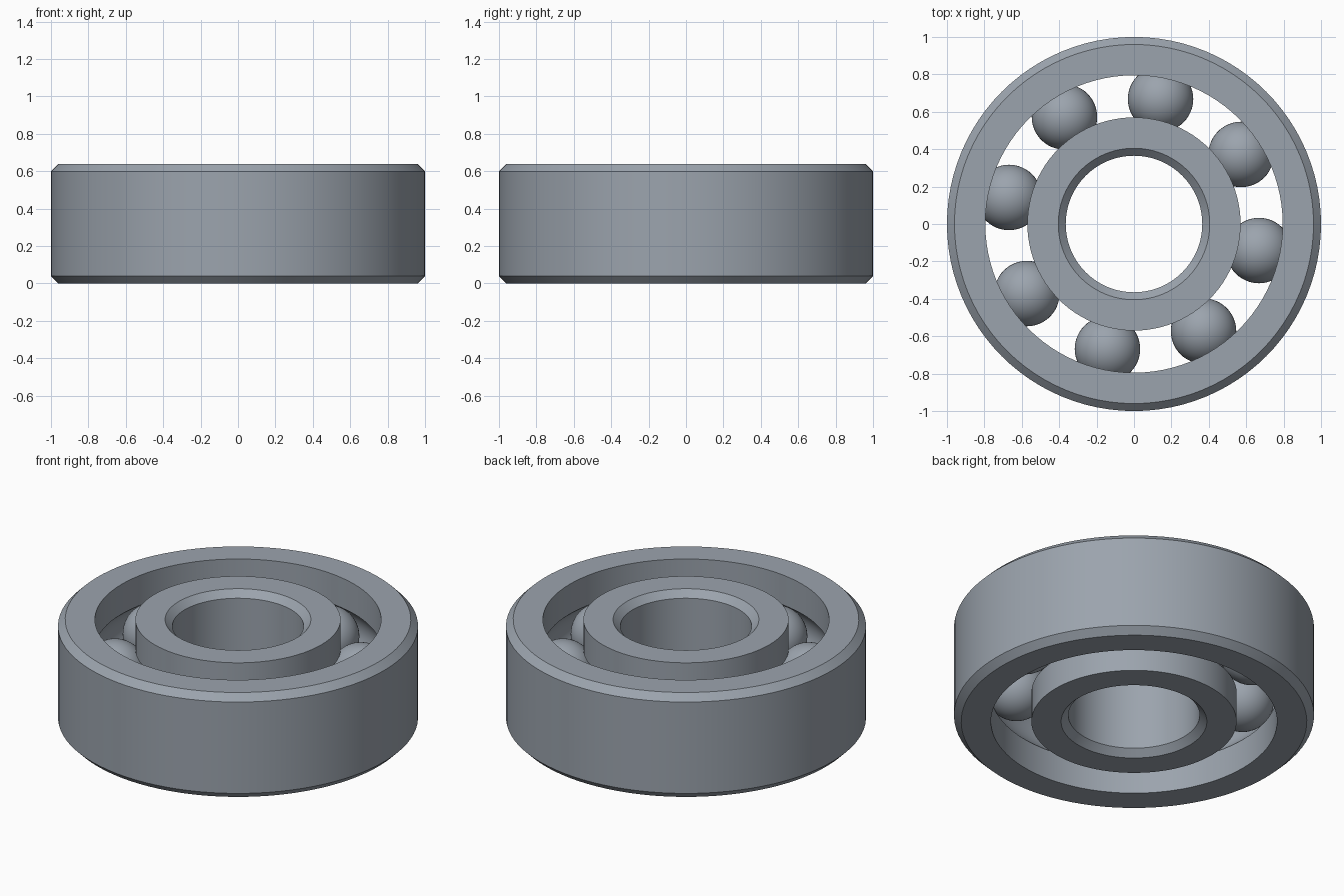
import bpy
import math

cube = bpy.data.objects.get("Cube")
if cube:
    bpy.data.objects.remove(cube, do_unlink=True)

HEIGHT = 0.64
MID = HEIGHT / 2
CHAMFER = 0.04
PITCH = 0.683        # radius of the circle the balls run on
BALL = 0.175
GROOVE = 0.177
SEGMENTS = 96

steel = bpy.data.materials.new("steel grey")
steel.use_nodes = True
colour = (0.33, 0.37, 0.42, 1)
steel.diffuse_color = colour
steel.node_tree.nodes["Principled BSDF"].inputs["Base Color"].default_value = colour


def finish(obj, name):
    obj.name = name
    obj.data.materials.append(steel)
    bpy.ops.object.select_all(action="DESELECT")
    obj.select_set(True)
    bpy.context.view_layer.objects.active = obj
    bpy.ops.object.shade_smooth_by_angle(angle=math.radians(25))


def groove(wall, side, steps=16):
    """Arc of the ball track cut into a wall, from bottom to top."""
    half = math.acos(abs(wall - PITCH) / GROOVE)
    angles = [half * (2 * i / steps - 1) for i in range(steps + 1)]
    return [(PITCH + side * GROOVE * math.cos(a), MID + GROOVE * math.sin(a))
            for a in angles]


def lathe(name, profile):
    """Revolve a closed (radius, height) profile about the z axis."""
    n = len(profile)
    verts, faces = [], []
    for s in range(SEGMENTS):
        a = math.tau * s / SEGMENTS
        verts += [(r * math.cos(a), r * math.sin(a), z) for r, z in profile]
        t = (s + 1) % SEGMENTS
        for i in range(n):
            j = (i + 1) % n
            faces.append((s * n + i, t * n + i, t * n + j, s * n + j))
    mesh = bpy.data.meshes.new(name)
    mesh.from_pydata(verts, [], faces)
    obj = bpy.data.objects.new(name, mesh)
    bpy.context.collection.objects.link(obj)
    finish(obj, name)


# Outer race: chamfered outside, ball track inside
wall = 0.795
lathe("outer_race",
      [(wall, 0), (1 - CHAMFER, 0), (1, CHAMFER), (1, HEIGHT - CHAMFER),
       (1 - CHAMFER, HEIGHT), (wall, HEIGHT)] + groove(wall, 1)[::-1])

# Inner race: chamfered bore, ball track outside
wall, bore = 0.57, 0.365
lathe("inner_race",
      [(bore, HEIGHT - CHAMFER), (bore, CHAMFER), (bore + CHAMFER, 0), (wall, 0)]
      + groove(wall, -1) + [(wall, HEIGHT), (bore + CHAMFER, HEIGHT)])

# Eight balls between the races
for i in range(8):
    a = math.radians(78 + 45 * i)
    bpy.ops.mesh.primitive_uv_sphere_add(
        segments=48, ring_count=24, radius=BALL,
        location=(PITCH * math.cos(a), PITCH * math.sin(a), MID))
    finish(bpy.context.object, f"ball_{i + 1}")
